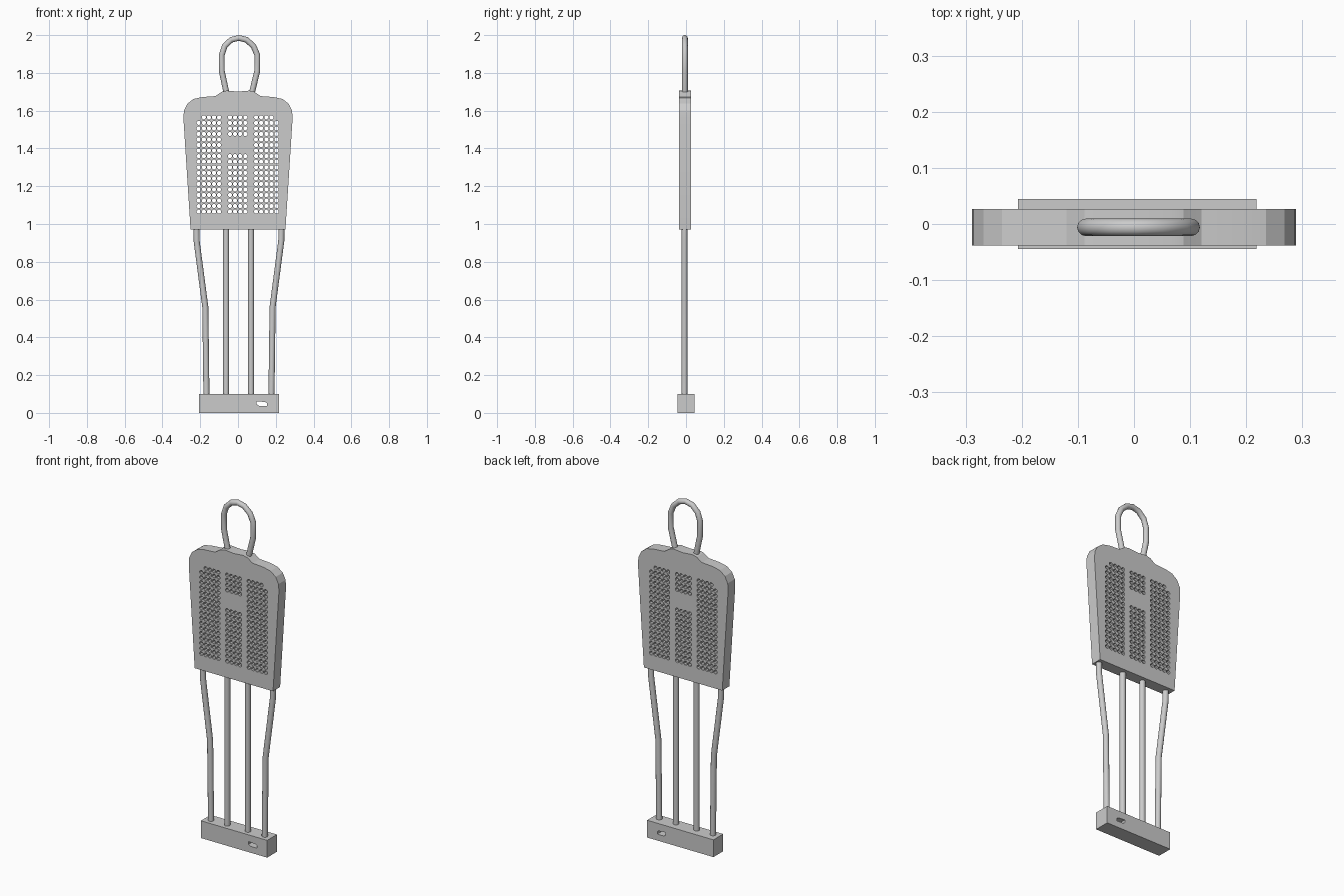
import bpy
from math import sin, cos, pi, radians

if "Cube" in bpy.data.objects:
    bpy.data.objects.remove(bpy.data.objects["Cube"])


def to_mesh(obj, angle):
    bpy.ops.object.select_all(action='DESELECT')
    obj.select_set(True)
    bpy.context.view_layer.objects.active = obj
    bpy.ops.object.convert(target='MESH')
    bpy.ops.object.shade_smooth_by_angle(angle=radians(angle))


def add_loop(curve, pts, cyclic):
    s = curve.splines.new('POLY')
    s.points.add(len(pts) - 1)
    for p, c in zip(s.points, pts):
        p.co = (*c, 1)
    s.use_cyclic_u = cyclic
    s.use_smooth = False


def plate(name, outline, holes, y0, y1):
    """Flat plate in the xz plane with through holes."""
    cu = bpy.data.curves.new(name, 'CURVE')
    cu.dimensions = '2D'
    cu.fill_mode = 'BOTH'
    cu.extrude = (y1 - y0) / 2
    for loop in [outline] + holes:
        add_loop(cu, [(x, z, 0) for x, z in loop], True)
    ob = bpy.data.objects.new(name, cu)
    bpy.context.collection.objects.link(ob)
    ob.rotation_euler.x = pi / 2
    ob.location.y = (y0 + y1) / 2
    to_mesh(ob, 20)


def tube(name, path, r, y):
    """Round bar following a path in the xz plane."""
    cu = bpy.data.curves.new(name, 'CURVE')
    cu.dimensions = '3D'
    cu.bevel_depth = r
    cu.bevel_resolution = 4
    cu.use_fill_caps = True
    add_loop(cu, [(x, y, z) for x, z in path], False)
    ob = bpy.data.objects.new(name, cu)
    bpy.context.collection.objects.link(ob)
    to_mesh(ob, 40)


def hole(x, z, r=0.0115, n=8):
    return [(x + r * cos(2 * pi * (i + .5) / n), z + r * sin(2 * pi * (i + .5) / n))
            for i in range(n)]


# Torso panel: mirrored half outline and three blocks of holes
half = [(0.251, 0.97), (0.289, 1.56), (0.286, 1.60), (0.268, 1.637), (0.235, 1.662),
        (0.19, 1.672), (0.12, 1.677), (0.105, 1.687), (0.088, 1.699), (0.06, 1.706)]
outline = half + [(0, 1.701)] + [(-x, z) for x, z in reversed(half)]
holes = []
for row in range(18):
    z = 1.565 - row * 0.0294
    for col in range(5):
        if row == 0 and col == 4:
            continue
        holes += [hole(-0.1 - col * 0.027, z), hole(0.096 + col * 0.027, z)]
    if row < 4 or row > 6:
        holes += [hole(-0.0425 + col * 0.027, z) for col in range(4)]
plate("torso_panel", outline, holes, -0.038, 0.027)

# Base block with a slot
slot = [(0.099, 0.061), (0.14, 0.058), (0.153, 0.053), (0.153, 0.037),
        (0.112, 0.037), (0.099, 0.045)]
plate("base_block", [(-0.207, 0), (0.218, 0), (0.218, 0.1), (-0.207, 0.1)],
      [slot], -0.0445, 0.0445)

# Legs: bent outer bars and straight inner bars
for side, sx in (("left", -1), ("right", 1)):
    c = 0.005
    tube("outer_leg_" + side, [(c + sx * 0.225, 0.99), (c + sx * 0.224, 0.91),
         (c + sx * 0.178, 0.56), (c + sx * 0.172, 0.09)], 0.016, -0.008)
    tube("inner_leg_" + side, [(0.003 + sx * 0.066, 0.99), (0.003 + sx * 0.066, 0.09)],
         0.016, -0.008)

# Head loop
tube("head_loop", [(-0.058, 1.68), (-0.086, 1.81), (-0.086, 1.895), (-0.07, 1.942),
     (-0.036, 1.975), (0.004, 1.985), (0.045, 1.975), (0.082, 1.942), (0.102, 1.895),
     (0.102, 1.81), (0.07, 1.68)], 0.0155, -0.006)
